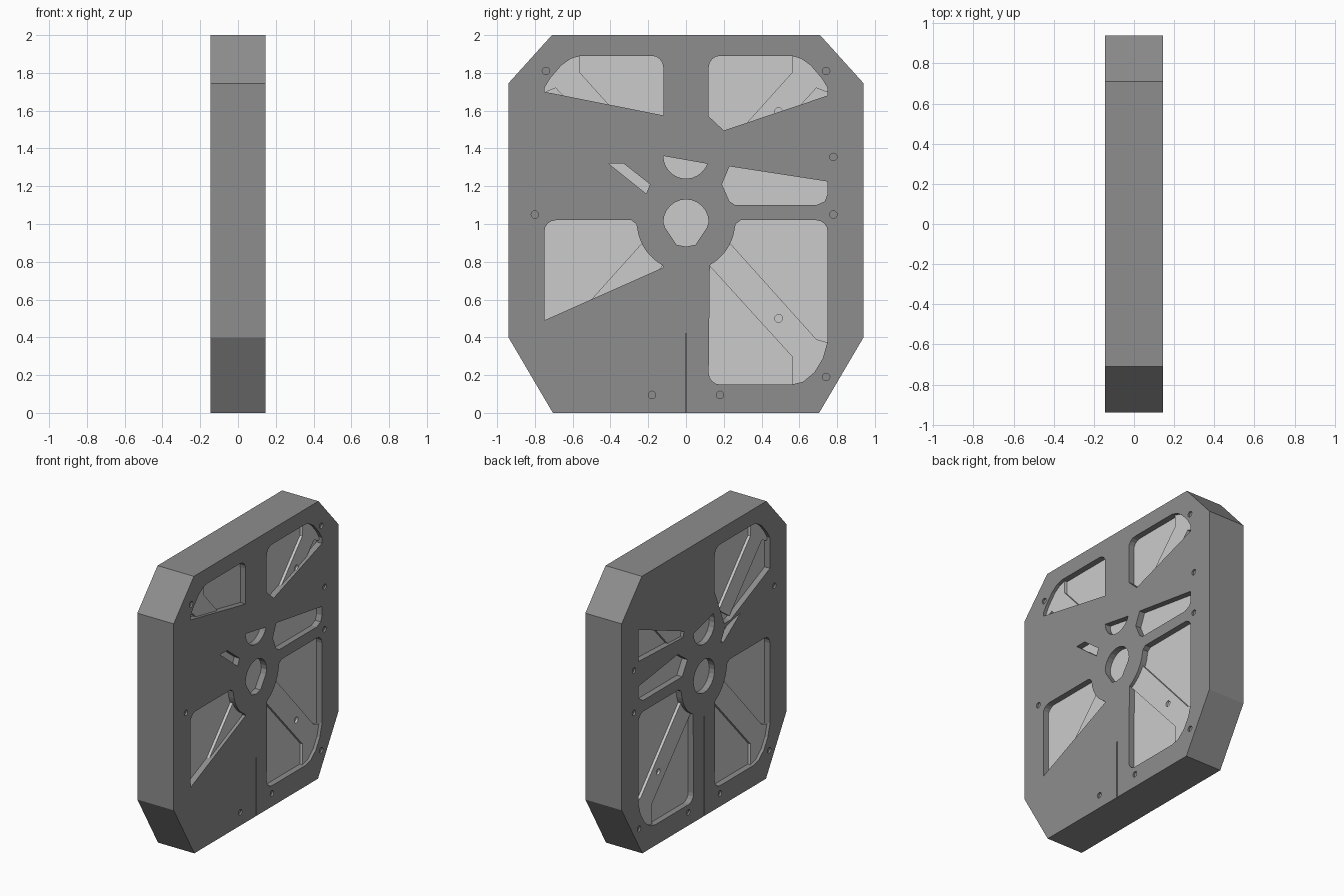
import bpy, bmesh, math

if "Cube" in bpy.data.objects:
    bpy.data.objects.remove(bpy.data.objects["Cube"])

FACE, RIDGE, FLOOR = 0.145, 0.122, 0.102   # distances from the mid plane


def arc(cy, cz, r, a0, a1, n=12):
    return [(cy + r * math.cos(math.radians(a0 + (a1 - a0) * i / n)),
             cz + r * math.sin(math.radians(a0 + (a1 - a0) * i / n))) for i in range(n + 1)]


def circle(cy, cz, r, n=16):
    return arc(cy, cz, r, 0, 360 - 360 / n, n - 1)


def flip(pts):
    return [(-y, z) for y, z in pts]


def prisms(name, items):
    """Object made of closed (profile, x0, x1) prisms, profiles lying in the y-z plane."""
    bm = bmesh.new()
    for pts, x0, x1 in items:
        a = [bm.verts.new((x0, y, z)) for y, z in pts]
        b = [bm.verts.new((x1, y, z)) for y, z in pts]
        bm.faces.new(a[::-1])
        bm.faces.new(b)
        for i in range(len(a)):
            j = (i + 1) % len(a)
            bm.faces.new((a[i], a[j], b[j], b[i]))
    bmesh.ops.recalc_face_normals(bm, faces=bm.faces[:])
    me = bpy.data.meshes.new(name)
    bm.to_mesh(me)
    bm.free()
    ob = bpy.data.objects.new(name, me)
    bpy.context.scene.collection.objects.link(ob)
    return ob


def cut(target, tool):
    """Subtract tool; an empty result is rejected and the next solver tried."""
    tool.hide_render = True
    for solver in ('EXACT', 'MANIFOLD', 'FLOAT'):
        m = target.modifiers.new("cut", 'BOOLEAN')
        m.operation, m.solver, m.object = 'DIFFERENCE', solver, tool
        bpy.context.view_layer.update()
        dg = bpy.context.evaluated_depsgraph_get()
        me = bpy.data.meshes.new_from_object(target.evaluated_get(dg))
        target.modifiers.remove(m)
        if len(me.polygons) > 0:
            target.data = me
            break
    bpy.data.objects.remove(tool)


# Large lower window, and the curved top outer corner
hub = arc(0, 1.01, 0.26, -61, -8, 8)
lower_top = [(0.263, 1.0), (0.29, 1.02)] + arc(0.69, 0.96, 0.06, 90, 0, 4)
lower = (hub + lower_top
         + [(0.75, 0.38), (0.725, 0.29), (0.68, 0.215), (0.62, 0.165), (0.56, 0.15)]
         + arc(0.18, 0.21, 0.06, 270, 180, 4))
top = [(0.75, 1.72), (0.72, 1.77), (0.66, 1.84), (0.61, 1.875), (0.56, 1.89)] \
    + arc(0.18, 1.83, 0.06, 90, 180, 4)

# Windows on the +x face
right_windows = [
    lower,
    [(-0.75, 0.49), (-0.12, 0.77)] + flip(hub + lower_top),
    top + [(0.12, 1.57), (0.20, 1.495), (0.75, 1.68)],
    flip(top) + [(-0.12, 1.575), (-0.75, 1.70)],
    [(0.23, 1.305), (0.19, 1.21), (0.23, 1.12), (0.26, 1.10), (0.69, 1.10),
     (0.735, 1.12), (0.75, 1.16), (0.75, 1.225)],
    [(-0.41, 1.32), (-0.33, 1.32), (-0.19, 1.21), (-0.21, 1.16)],
    arc(0, 1.36, 0.12, 180, 340),
    arc(0, 1.01, 0.12, 0, 180) + [(-0.11, 0.98), (-0.05, 0.89), (0, 0.88), (0.05, 0.89), (0.11, 0.98)],
]
# Windows on the -x face
left_windows = [
    lower, flip(lower),
    flip(top) + [(-0.12, 1.57), (-0.23, 1.30), (-0.30, 1.30), (-0.75, 1.50)],
    [(0.75, 1.63), (0.23, 1.42), (0.24, 1.38), (0.75, 1.40)],
    [(0.75, 1.22), (0.30, 1.28), (0.19, 1.20), (0.25, 1.10), (0.70, 1.10), (0.75, 1.14)],
    [(-0.19, 1.18), (-0.22, 1.17), (-0.42, 1.31), (-0.24, 1.27)],
    arc(0, 1.36, 0.12, 150, 360),
    circle(0, 1.01, 0.12, 24),
]
# Diagonal ridges that run from the hub to each corner
low_ridge = [(0.05, 0.86), (0.56, 0.30), (0.56, 0.05), (0.85, 0.05), (0.85, 0.375),
             (0.74, 0.375), (0.69, 0.39), (0.16, 0.98)]
top_ridge = [(0.20, 1.40), (0.56, 1.80), (0.56, 1.95), (0.85, 1.95), (0.85, 1.70),
             (0.74, 1.70), (0.69, 1.72), (0.32, 1.315)]
ridges = [low_ridge, flip(low_ridge), top_ridge, flip(top_ridge)]

# Octagonal body
half = [(0.705, 0), (0.94, 0.40), (0.94, 1.745), (0.71, 2.0)]
body = prisms("frame_body", [(half + flip(half)[::-1], -FACE, FACE)])

# Sunken windows with the ridges left standing
for s, windows in ((1, right_windows), (-1, left_windows)):
    tool = prisms("window_cutter", [(p, s * FLOOR, s * 0.2) for p in windows])
    cut(tool, prisms("ridge_cutter", [(p, s * 0.05, s * RIDGE) for p in ridges]))
    cut(body, tool)

# Screw holes and the narrow centre slit
screws = {1: [(0.18, 0.095), (-0.18, 0.095), (0.72, 0.19), (0.78, 1.05), (0.78, 1.355),
              (-0.80, 1.05), (0.72, 1.81), (-0.72, 1.81)],
          -1: [(0.18, 0.095), (-0.18, 0.095), (0.72, 0.19), (-0.72, 0.19),
               (0.80, 1.05), (0.80, 1.355), (-0.80, 1.355)]}
items = []
for s in (1, -1):
    items += [(circle(y, z, 0.02, 12), s * 0.132, s * 0.2) for y, z in screws[s]
              if abs(y) != 0.72]
    items += [(circle(y, z, 0.021, 12), s * 0.106, s * 0.13) for y, z in ((0.49, 0.5), (0.49, 1.595))
              if s > 0 or z < 1]
    items += [(circle(y * 1.03, z, 0.02, 12), s * 0.132, s * 0.2) for y, z in screws[s]
              if abs(y) == 0.72]
    slit_top = 0.42 if s > 0 else 0.72
    items.append(([(-0.003, -0.1), (0.003, -0.1), (0.003, slit_top), (-0.003, slit_top)],
                  s * 0.135, s * 0.2))
cut(body, prisms("hole_cutter", items))

# Dark body, pale recessed panels
body.data.materials.clear()
for name, c in (("dark_grey", 0.27), ("pale_grey", 0.75)):
    mat = bpy.data.materials.new(name)
    mat.diffuse_color = (c, c, c, 1)
    mat.use_nodes = True
    mat.node_tree.nodes["Principled BSDF"].inputs["Base Color"].default_value = mat.diffuse_color
    body.data.materials.append(mat)
for f in body.data.polygons:
    f.use_smooth = False
    deepest = max(abs(body.data.vertices[i].co.x) for i in f.vertices)
    f.material_index = 1 if deepest < 0.13 else 0
